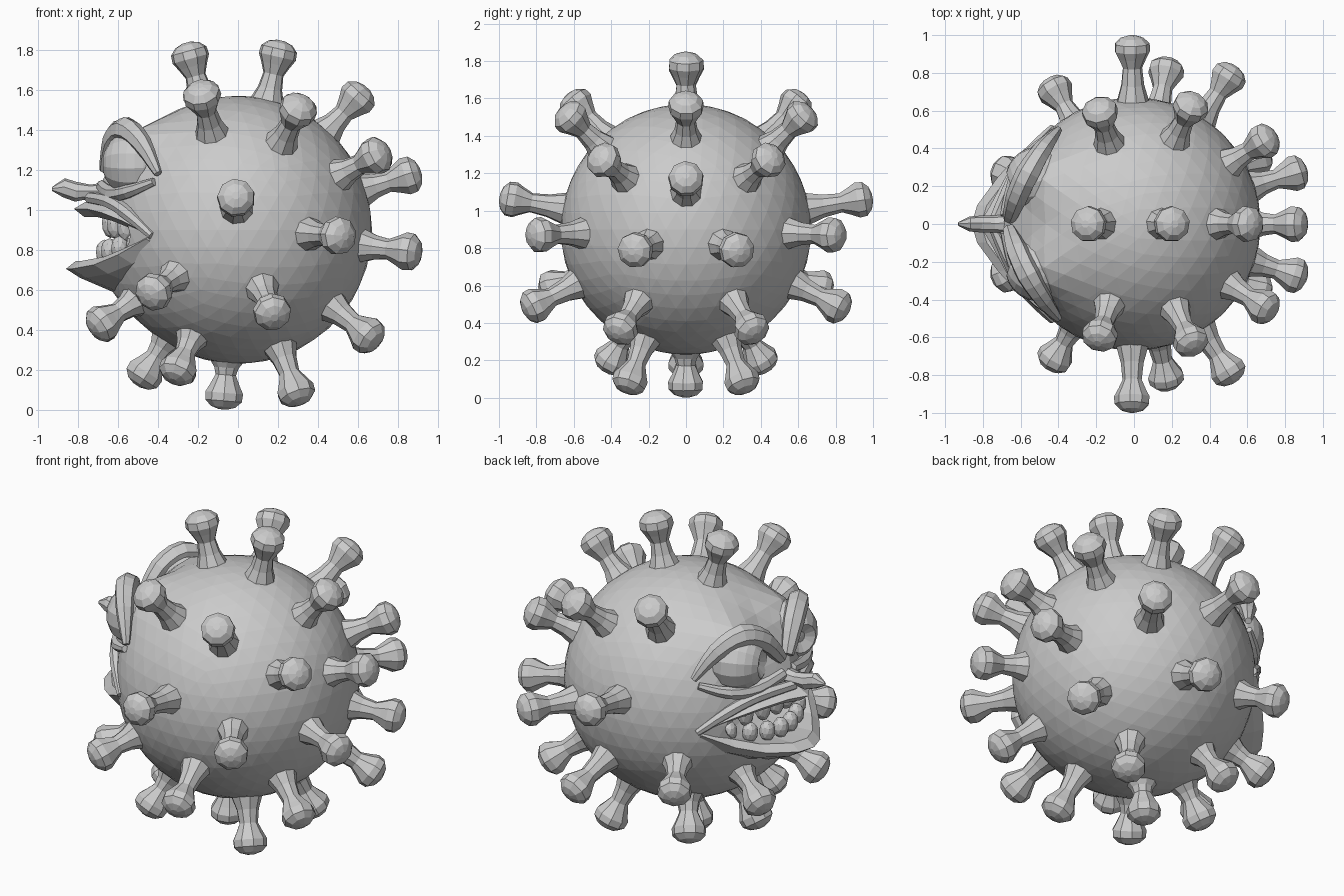
import bpy, bmesh, math
from mathutils import Vector

if "Cube" in bpy.data.objects:
    bpy.data.objects.remove(bpy.data.objects["Cube"])

C = Vector((0, 0, 0.9))   # body centre
R = 0.67                  # body radius


def finish(name, bm):
    bmesh.ops.recalc_face_normals(bm, faces=bm.faces[:])
    me = bpy.data.meshes.new(name)
    bm.to_mesh(me)
    bm.free()
    ob = bpy.data.objects.new(name, me)
    bpy.context.collection.objects.link(ob)
    return ob


def loft(name, rings):
    """Skin closed rings of equal length and cap both ends."""
    bm = bmesh.new()
    vs = [[bm.verts.new(p) for p in ring] for ring in rings]
    n = len(rings[0])
    for a, b in zip(vs, vs[1:]):
        for i in range(n):
            j = (i + 1) % n
            bm.faces.new((a[i], a[j], b[j], b[i]))
    bm.faces.new(vs[0][::-1])
    bm.faces.new(vs[-1])
    return finish(name, bm)


def circle(centre, axis, r, sides, squash=1.0):
    axis = axis.normalized()
    u = axis.cross(Vector((0.05, 0.1, 1)) if abs(axis.z) < 0.95 else Vector((1, 0, 0))).normalized()
    v = axis.cross(u)
    return [centre + u * (r * math.cos(2 * math.pi * i / sides))
            + v * (r * squash * math.sin(2 * math.pi * i / sides)) for i in range(sides)]


def tube(name, pts, radii, sides=7):
    """Tapered fold following a smoothed path."""
    p = [Vector(q) for q in pts]
    path, rad = [], []
    for i in range(len(p) - 1):
        a, b, c, d = p[max(i - 1, 0)], p[i], p[i + 1], p[min(i + 2, len(p) - 1)]
        for k in range(3):
            t = k / 3
            path.append(0.5 * (2 * b + (c - a) * t + (2 * a - 5 * b + 4 * c - d) * t * t
                               + (3 * b - a - 3 * c + d) * t ** 3))
            rad.append(radii[i] * (1 - t) + radii[i + 1] * t)
    path.append(p[-1])
    rad.append(radii[-1])
    rings = []
    for i, q in enumerate(path):
        ax = path[min(i + 1, len(path) - 1)] - path[max(i - 1, 0)]
        rings.append(circle(q, ax, rad[i], sides))
    return loft(name, rings)


def flip(pts, s):
    return [(x, y * s, z) for x, y, z in pts]


def ball(name, loc, scale, sub=2):
    bm = bmesh.new()
    bmesh.ops.create_icosphere(bm, subdivisions=sub, radius=1)
    for v in bm.verts:
        v.co = Vector(loc) + Vector((v.co.x * scale[0], v.co.y * scale[1], v.co.z * scale[2]))
    return finish(name, bm)


# Body: faceted ball with swellings for brows and snout
bm = bmesh.new()
bmesh.ops.create_icosphere(bm, subdivisions=4, radius=R)
bumps = [((-0.50, 0.24, 0.44), 0.08, 0.17), ((-0.50, -0.24, 0.44), 0.08, 0.17),
         ((-0.64, 0, 0.20), 0.06, 0.15), ((-0.60, 0, -0.26), 0.03, 0.18)]
for v in bm.verts:
    n = v.co.normalized()
    push = sum(h * math.exp(-((n * R - Vector(p)).length / w) ** 2) for p, h, w in bumps)
    v.co = C + n * (R + push)
body = finish("body", bm)

# Open mouth carved into the body
cutter = ball("mouth_cutter", (-0.70, 0, 0.875), (0.30, 0.47, 0.15), 3)
mod = body.modifiers.new("mouth", 'BOOLEAN')
mod.operation = 'DIFFERENCE'
mod.solver = 'EXACT'
mod.object = cutter
bpy.context.view_layer.objects.active = body
bpy.ops.object.modifier_apply(modifier="mouth")
bpy.data.objects.remove(cutter)


# Lips: cross-sections swept from corner to corner of the mouth
def lip(name, half, section):
    stations = [(-y, x, z) for y, x, z in half[:0:-1]] + half
    loft(name, [[Vector((x + dx, y * sy, z + dz)) for dx, sy, dz in section] for y, x, z in stations])


lip("lower_lip",
    [(0, -0.86, 0.71), (0.10, -0.83, 0.71), (0.25, -0.72, 0.73), (0.38, -0.60, 0.78), (0.50, -0.46, 0.86)],
    [(0.28, 0.75, 0.03), (0.05, 0.98, 0.035), (0, 1, -0.005), (0.07, 1, -0.05), (0.28, 0.82, -0.14)])
lip("upper_lip",
    [(0, -0.82, 1.00), (0.10, -0.76, 1.00), (0.25, -0.68, 0.98), (0.38, -0.58, 0.94), (0.50, -0.46, 0.88)],
    [(0.26, 0.75, 0.0), (0.05, 0.98, -0.035), (0, 1, 0.005), (0.05, 1, 0.035), (0.26, 0.85, 0.13)])

# Nose tip
loft("nose", [circle(Vector((x, 0, z)), Vector((-1, 0, 0.1)), r, 8, q) for x, z, r, q in
              [(-0.60, 1.09, 0.06, 1), (-0.74, 1.09, 0.045, 0.8), (-0.81, 1.09, 0.045, 1.1),
               (-0.87, 1.11, 0.04, 1.2), (-0.93, 1.105, 0.01, 1)]])

# Teeth: rounded pegs along the jaw arc
for row, z, h, count, back in (("upper", 0.94, 0.08, 8, 0.0), ("lower", 0.79, 0.06, 8, -0.03)):
    for i in range(count):
        y = (i - (count - 1) / 2) * 0.092
        ball(f"{row}_tooth_{i + 1}", (-0.64 + back + 1.5 * y * y, y, z + (-0.4 if row == "upper" else 0.4) * y * y),
             (0.045, 0.047, h), 2)

# Eyes, lids, brows and cheek folds, mirrored in y
for side, s in (("left", 1), ("right", -1)):
    bm = bmesh.new()
    bmesh.ops.create_uvsphere(bm, u_segments=14, v_segments=12, radius=1)
    gaze = Vector((-0.93, -0.30 * s, 0.0)).normalized()
    turn = Vector((0, 0, 1)).rotation_difference(gaze)
    for v in bm.verts:
        k = 0.72 if v.co.z > 0.93 else 1.0        # sunken pupil
        v.co = Vector((-0.51, 0.24 * s, 1.23)) + turn @ (v.co * 0.17 * k)
    finish(f"{side}_eye", bm)
    tube(f"{side}_brow", flip([(-0.40, 0.50, 1.18), (-0.48, 0.40, 1.33), (-0.56, 0.27, 1.40),
                               (-0.62, 0.14, 1.34), (-0.66, 0.03, 1.20)], s),
         [0.02, 0.05, 0.065, 0.06, 0.035])
    tube(f"{side}_lower_lid", flip([(-0.42, 0.48, 1.14), (-0.55, 0.37, 1.09), (-0.63, 0.22, 1.08),
                                    (-0.68, 0.04, 1.12)], s), [0.02, 0.035, 0.04, 0.03])
    tube(f"{side}_cheek_fold", flip([(-0.74, 0.02, 1.06), (-0.64, 0.24, 1.04), (-0.55, 0.38, 0.98),
                                     (-0.43, 0.51, 0.87)], s), [0.03, 0.035, 0.035, 0.02])

# Spikes: knob centres; those off the middle plane are mirrored in y
knobs = [(0.20, 0, 1.78), (-0.24, 0, 1.77), (0.60, 0, 1.56), (0.85, 0, 1.17), (-0.07, 0, 0.07),
         (-0.47, 0, 0.18), (-0.18, 0.59, 1.57), (0.30, 0.62, 1.50), (0.69, 0.44, 1.27),
         (-0.01, 0.93, 1.06), (0.50, 0.78, 0.87), (0.85, 0.27, 0.79), (0.65, 0.35, 0.37),
         (0.17, 0.81, 0.49), (-0.42, 0.71, 0.59), (-0.68, 0.27, 0.43), (-0.30, 0.40, 0.20),
         (0.29, 0.30, 0.09)]
# (distance from knob centre, radius)
head = [(-0.105, 0.052), (-0.055, 0.075), (-0.015, 0.096), (0.025, 0.093), (0.055, 0.062), (0.068, 0.02)]
count = 0
for x, y, z in knobs:
    for s in ((1, -1) if y else (1,)):
        d = Vector((x, y * s, z)) - C
        n, far = d.normalized(), d.length
        prof = [(0.60, 0.125), (0.655, 0.088), (0.655 * 0.5 + (far - 0.105) * 0.5, 0.062)]
        prof += [(far + t, r) for t, r in head]
        count += 1
        loft(f"spike_{count}", [circle(C + n * t, n, r, 9) for t, r in prof])
